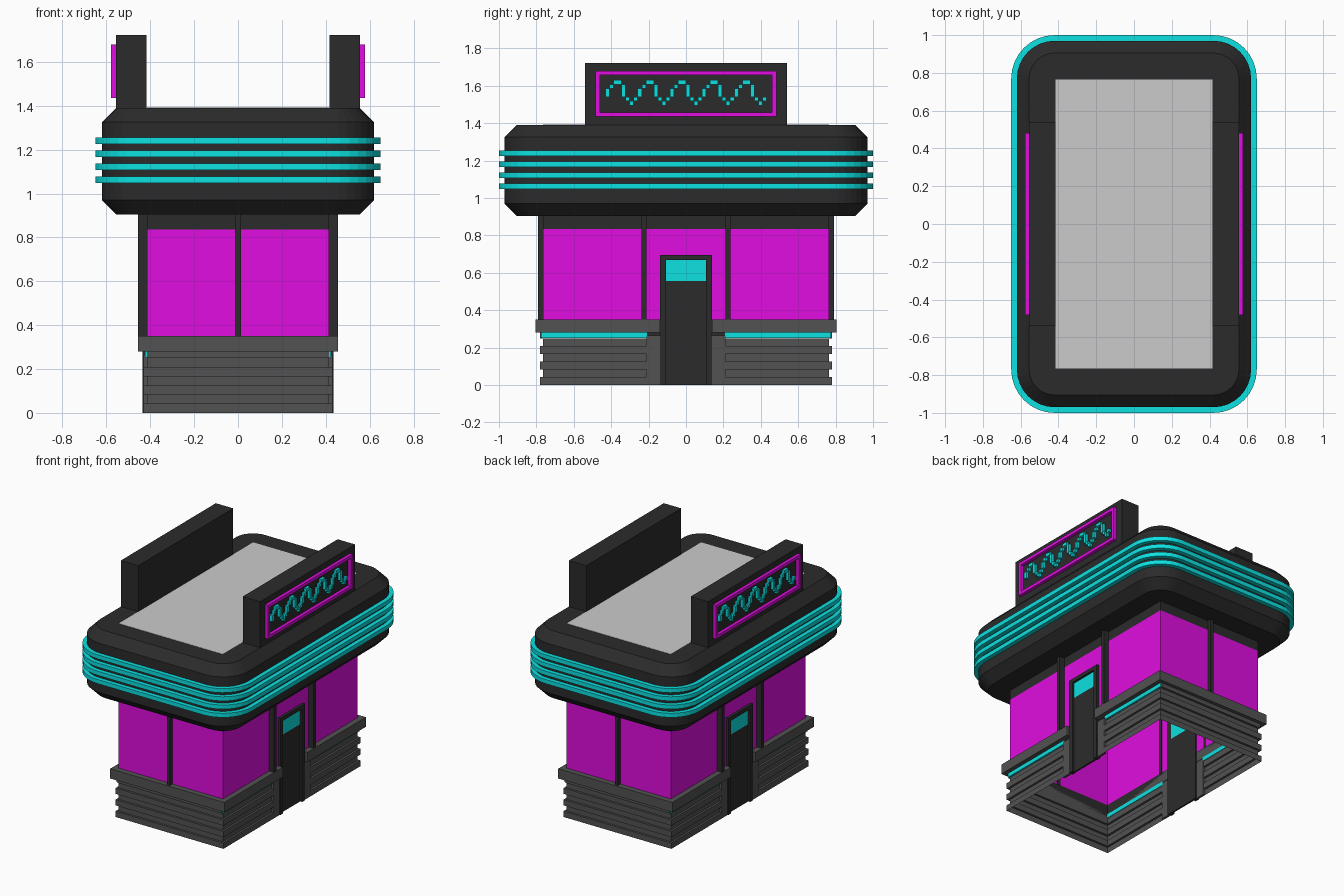
import bpy, bmesh, math

if "Cube" in bpy.data.objects:
    bpy.data.objects.remove(bpy.data.objects["Cube"])


def material(name, rgb):
    m = bpy.data.materials.new(name)
    m.diffuse_color = (*rgb, 1)
    m.use_nodes = True
    m.node_tree.nodes["Principled BSDF"].inputs["Base Color"].default_value = m.diffuse_color
    return m


DARK = material("charcoal", (0.024, 0.024, 0.024))
GREY = material("mid_grey", (0.085, 0.085, 0.085))
PINK = material("magenta", (0.75, 0.004, 0.75))
CYAN = material("cyan", (0.004, 0.75, 0.75))


def finish(name, bm, mat):
    bmesh.ops.recalc_face_normals(bm, faces=bm.faces)
    me = bpy.data.meshes.new(name)
    bm.to_mesh(me)
    bm.free()
    ob = bpy.data.objects.new(name, me)
    bpy.context.collection.objects.link(ob)
    if mat:
        me.materials.append(mat)
    return ob


def boxes(name, mat, spans, turn=True):
    """Boxes from (x0,x1,y0,y1,z0,z1); turn adds the copy rotated 180 degrees."""
    bm = bmesh.new()
    for x0, x1, y0, y1, z0, z1 in spans:
        for s in ((1, -1) if turn else (1,)):
            vs = bmesh.ops.create_cube(bm, size=1)["verts"]
            for v in vs:
                v.co = (s * (x0 if v.co.x < 0 else x1),
                        s * (y0 if v.co.y < 0 else y1),
                        z0 if v.co.z < 0 else z1)
    return finish(name, bm, mat)


def loft(bm, rings, closed=True, wrap=False):
    """Bridge successive rings of points with quads."""
    vs = [[bm.verts.new(p) for p in r] for r in rings]
    n = len(vs[0])
    pairs = list(zip(vs, vs[1:])) + ([(vs[-1], vs[0])] if wrap else [])
    for a, b in pairs:
        for i in range(n if closed else n - 1):
            j = (i + 1) % n
            bm.faces.new((a[i], a[j], b[j], b[i]))
    return vs


def rounded(hx, hy, z, cx=0.42, cy=0.77, seg=8):
    """Rounded rectangle with corner centres at (cx, cy)."""
    pts = []
    for k, (sx, sy) in enumerate(((1, 1), (-1, 1), (-1, -1), (1, -1))):
        for i in range(seg + 1):
            a = math.pi / 2 * (k + i / seg)
            pts.append((sx * cx + (hx - cx) * math.cos(a),
                        sy * cy + (hy - cy) * math.sin(a), z))
    return pts


def rect(hx, hy, z):
    return [(hx, hy, z), (-hx, hy, z), (-hx, -hy, z), (hx, -hy, z)]


def u_sweep(name, mat, profile, y_end, wrap):
    """Sweep an (offset, z) profile round each end of the building, from door to door."""
    bm = bmesh.new()
    for s in (1, -1):
        rings = []
        for o, z in profile:
            x, y = 0.415 + o, 0.765 + o
            rings.append([(s * px, s * py, z) for px, py in
                          ((x, -y_end), (x, -y), (-x, -y), (-x, -y_end))])
        vs = loft(bm, rings, closed=False, wrap=wrap)
        if wrap:
            bm.faces.new([r[0] for r in vs])
            bm.faces.new([r[-1] for r in vs])
    return finish(name, bm, mat)


# Roof canopy with chamfered rims
bm = bmesh.new()
vs = loft(bm, [rounded(0.555, 0.905, 0.905), rounded(0.62, 0.97, 0.97),
               rounded(0.62, 0.97, 1.325), rounded(0.555, 0.905, 1.39)])
bm.faces.new(vs[0])
bm.faces.new(vs[-1])
finish("roof_canopy", bm, DARK)
boxes("roof_deck", None, [(-0.415, 0.415, -0.765, 0.765, 1.37, 1.392)], turn=False)

# Neon tubes around the canopy
bm = bmesh.new()
for z in (1.062, 1.122, 1.181, 1.24):
    loft(bm, [rounded(0.615, 0.965, z - 0.015), rounded(0.65, 1.0, z - 0.015),
              rounded(0.65, 1.0, z + 0.015), rounded(0.615, 0.965, z + 0.015)], wrap=True)
finish("canopy_neon", bm, CYAN)

# Wall shell: sill strip split at the doors, glazing, header
u_sweep("sill_wall", DARK, [(0, 0.265), (0, 0.35)], 0.14, False)
bm = bmesh.new()
loft(bm, [rect(0.415, 0.765, 0.35), rect(0.415, 0.765, 0.835)])
finish("window_glazing", bm, PINK)
bm = bmesh.new()
loft(bm, [rect(0.415, 0.765, 0.835), rect(0.415, 0.765, 0.905)])
finish("wall_header", bm, DARK)
boxes("window_mullions", DARK,
      [(0.413, 0.455, y - 0.013, y + 0.013, 0.35, 0.91) for y in (-0.225, 0.225)]
      + [(-0.013, 0.013, -0.792, -0.763, 0.35, 0.91)])

# Ribbed base with projecting ledge
ribs = []
for k in range(4):
    z = k / 12
    top = min(z + 1 / 24, 0.28)
    ribs += [(0.015, z), (0.015, top)]
    if k < 3:
        ribs += [(0, top), (0, z + 1 / 12)]
    if k < 3 and k >= 0:
        continue
# side walls stop at the last groove, where the light strip sits
u_sweep("ribbed_base", GREY, ribs[:-2], 0.205, False)
boxes("base_end_rib", GREY, [(-0.415, 0.415, -0.78, -0.765, 0.25, 0.28)])
boxes("base_light_strip", CYAN,
      [(0.413, 0.425, a, b, 0.252, 0.28) for a, b in ((-0.775, -0.205), (0.205, 0.775))])
u_sweep("base_ledge", GREY, [(0, 0.28), (0.04, 0.28), (0.04, 0.35), (0, 0.35)], 0.14, True)
boxes("door_flank", GREY,
      [(0.413, 0.43, a, b, 0, 0.265) for a, b in ((-0.21, -0.14), (0.14, 0.21))])

# Doors on both long sides
boxes("door_frame", DARK, [(0.405, 0.435, -0.14, -0.108, 0, 0.695),
                           (0.405, 0.435, 0.108, 0.14, 0, 0.695),
                           (0.405, 0.435, -0.108, 0.108, 0.668, 0.695)])
boxes("door_panel", DARK, [(0.408, 0.42, -0.108, 0.108, 0, 0.557)])
boxes("door_window", CYAN, [(0.408, 0.42, -0.108, 0.108, 0.557, 0.668)])

# Roof signs with neon border
boxes("sign_board", DARK, [(0.416, 0.555, -0.54, 0.54, 1.38, 1.722)])
boxes("sign_border", PINK, [(0.55, 0.578, -0.483, 0.483, 1.436, 1.458),
                            (0.55, 0.578, -0.483, 0.483, 1.658, 1.68),
                            (0.55, 0.578, -0.483, -0.461, 1.458, 1.658),
                            (0.55, 0.578, 0.461, 0.483, 1.458, 1.658)])

# Stepped neon wave: (low, high) cell rows per column, repeated five times
wave = [(2, 3), (4, 4), (5, 5), (5, 5), (2, 4), (1, 1), (0, 0), (1, 1)]
c = 0.86 / 40
boxes("sign_wave", CYAN,
      [(0.55, 0.575, -0.43 + i * c, -0.43 + (i + 1) * c,
        1.495 + lo * 0.0225, 1.495 + (hi + 1) * 0.0225)
       for i, (lo, hi) in enumerate(wave * 5)])
